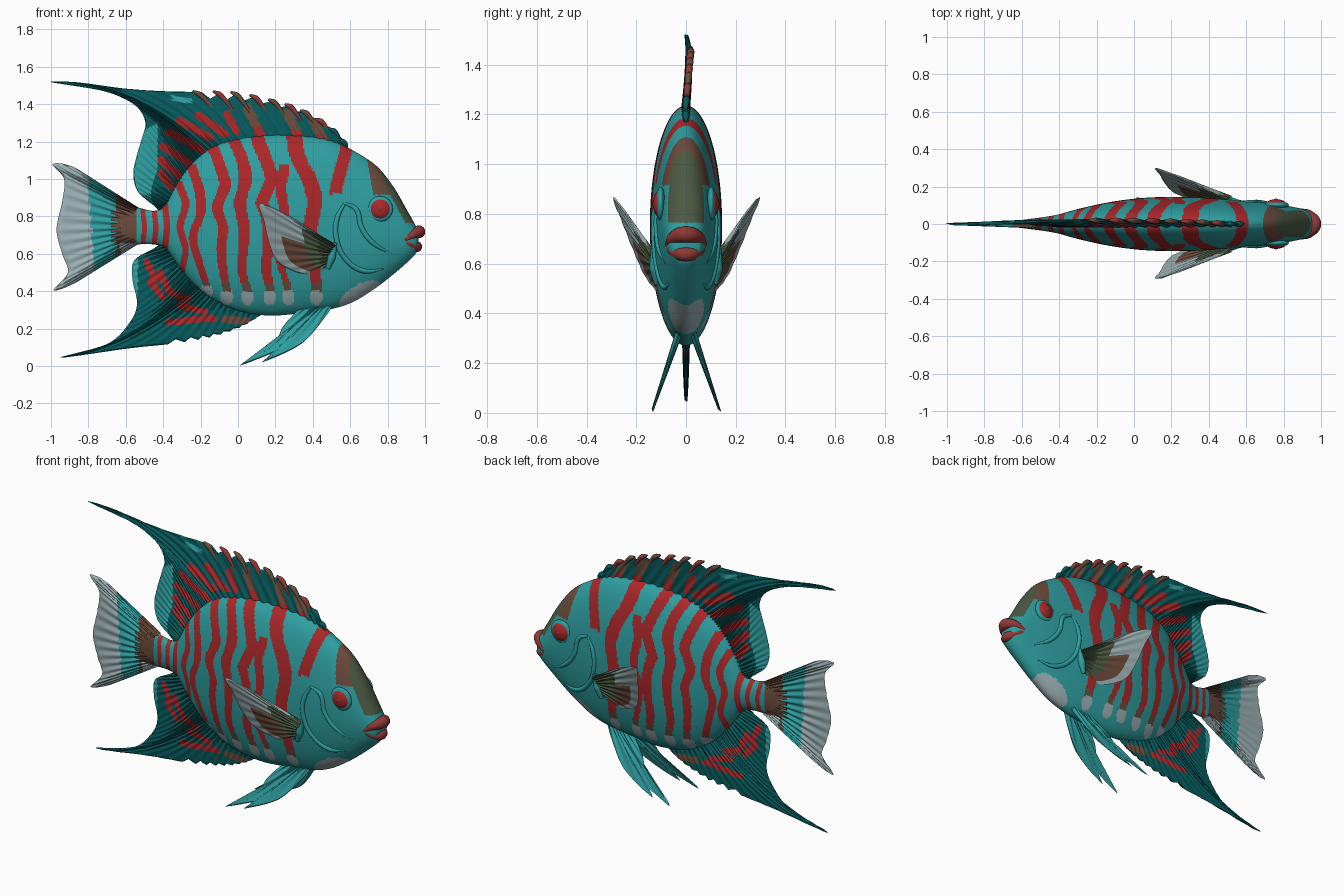
import bpy
import math
from mathutils import Vector
from mathutils.geometry import intersect_point_line

if "Cube" in bpy.data.objects:
    bpy.data.objects.remove(bpy.data.objects["Cube"])

# Palette
COLOURS = {
    "teal": (.028, .35, .36), "dark_teal": (.002, .105, .112), "red": (.41, .02, .022),
    "brown": (.15, .07, .045), "olive": (.07, .10, .055), "pale_grey": (.34, .45, .47),
    "lip_red": (.28, .04, .036)}
TEAL, DARK, RED, BROWN, OLIVE, GREY, LIP = range(7)
MATS = []
for label, rgb in COLOURS.items():
    m = bpy.data.materials.new(label)
    m.use_nodes = True
    m.diffuse_color = (*rgb, 1)
    bsdf = m.node_tree.nodes["Principled BSDF"]
    bsdf.inputs["Base Color"].default_value = (*rgb, 1)
    bsdf.inputs["Roughness"].default_value = .6
    MATS.append(m)


def spline(pts, t):
    """Smooth curve through tuples, t from 0 to 1."""
    s = min(max(t, 0), 1) * (len(pts) - 1)
    i = min(int(s), len(pts) - 2)
    f = s - i
    a, b, c, d = (pts[min(max(i + k, 0), len(pts) - 1)] for k in (-1, 0, 1, 2))
    return [q + f / 2 * (r - p + f * (2 * p - 5 * q + 4 * r - w + f * (3 * (q - r) + w - p)))
            for p, q, r, w in zip(a, b, c, d)]


def finish(obj):
    bpy.ops.object.select_all(action='DESELECT')
    obj.select_set(True)
    bpy.context.view_layer.objects.active = obj
    bpy.ops.object.shade_smooth_by_angle(angle=math.radians(50))


def loft(name, rings, paint):
    """Skin a list of equal rings, cap the ends, colour faces with paint(i, j, centre)."""
    n = len(rings[0])
    faces = [(i * n + j, i * n + (j + 1) % n, (i + 1) * n + (j + 1) % n, (i + 1) * n + j)
             for i in range(len(rings) - 1) for j in range(n)]
    cells = len(faces)
    last = (len(rings) - 1) * n
    faces += [tuple(reversed(range(n))), tuple(range(last, last + n))]
    mesh = bpy.data.meshes.new(name)
    mesh.from_pydata([p for r in rings for p in r], [], faces)
    for m in MATS:
        mesh.materials.append(m)
    for k, p in enumerate(mesh.polygons):
        p.material_index = paint(min(k, cells - 1) // n, k % n, p.center)
    obj = bpy.data.objects.new(name, mesh)
    bpy.context.collection.objects.link(obj)
    bpy.context.view_layer.objects.active = obj
    obj.select_set(True)
    bpy.ops.object.mode_set(mode='EDIT')
    bpy.ops.mesh.select_all(action='SELECT')
    bpy.ops.mesh.normals_make_consistent(inside=False)
    bpy.ops.object.mode_set(mode='OBJECT')
    finish(obj)


# Body: x, belly height, back height, half width
BODY = [(-.68, .64, .86, .012), (-.55, .65, .85, .028), (-.45, .65, .83, .042), (-.39, .63, .86, .055),
        (-.33, .55, .97, .072), (-.25, .45, 1.08, .092), (-.14, .36, 1.17, .115), (0, .295, 1.215, .135),
        (.17, .27, 1.235, .145), (.36, .285, 1.23, .142), (.5, .305, 1.205, .132), (.62, .345, 1.15, .122),
        (.74, .42, 1.07, .11), (.83, .49, .96, .095), (.9, .55, .84, .08), (.95, .6, .75, .06), (.965, .64, .71, .03)]


def skin_y(x, z):
    lo, hi = 0, 1
    for _ in range(24):
        mid = (lo + hi) / 2
        lo, hi = (mid, hi) if spline(BODY, mid)[0] < x else (lo, mid)
    _, b, t, w = spline(BODY, lo)
    r = (2 * z - b - t) / (t - b)
    return w * math.sqrt(max(0, 1 - r * r))


# Stripes: half width, top, bottom, then x at evenly spaced heights downward
STRIPES = [(.034, 1.18, .92, (.58, .55, .52)),
           (.042, 1.24, .40, (.30, .32, .38, .41, .39, .39, .41, .42)),
           (.028, 1.08, .40, (.25, .23, .25, .21, .23, .27)),
           (.036, 1.24, .40, (.10, .14, .18, .13, .16, .16, .15, .17)),
           (.034, 1.23, .40, (-.03, .02, .04, .01, .03, .03, .02, .05)),
           (.031, 1.19, .40, (-.14, -.10, -.07, -.11, -.08, -.09, -.08, -.06)),
           (.027, 1.08, .43, (-.25, -.21, -.20, -.24, -.21, -.17)),
           (.022, .99, .5, (-.32, -.28, -.31, -.28, -.30)),
           (.017, .87, .62, (-.39, -.38, -.39)), (.014, .84, .64, (-.45, -.44, -.45)),
           (.013, .84, .64, (-.51, -.50, -.51))]


def paint_body(i, j, c):
    x, z = c.x, c.z
    if x < -.54:
        return BROWN
    if x > .74 + (1.1 - z) * .35 and z > max(.92 - (x - .81) * 1.8, .765):
        return OLIVE
    if .68 + (1.16 - z) * .17 < x < .82 and z > .915:
        return BROWN
    if ((x - .65) / .11) ** 2 + ((z - .385 - (x - .65) * .45) / .055) ** 2 < 1:
        return GREY
    for half, top, low, xs in STRIPES:
        t = (top - z) / (top - low)
        taper = .68 + .34 * min(max((z - .45) / .5, 0), 1) if x > -.35 else 1
        if 0 < t < 1 and abs(x - spline([(v,) for v in xs], t)[0]) < half * taper:
            return BROWN if z < .45 and x > -.22 else RED
        if low < .44 and ((x - xs[-1]) / .034) ** 2 + ((z - low + .03) / .045) ** 2 < 1:
            return GREY
    return TEAL


rings = []
for i in range(361):
    x, b, t, w = spline(BODY, i / 360)
    rings.append([(x, w * math.sin(a), (t + b) / 2 + (t - b) / 2 * math.cos(a))
                  for a in (math.tau * k / 150 for k in range(150))])
loft("body", rings, paint_body)


def fin(name, rows, paint, thick=.018, rays=30, nu=180, nv=26, edge=lambda u: 1, place=lambda x, z: 0):
    """Pleated fin: rows hold base x, z, rim x, z and an optional bow; place gives the sideways position."""
    vs = [k / nv for k in range(nv + 1)]
    loop = [(v, 1) for v in vs] + [(v, -1) for v in reversed(vs[:-1])]
    rings = []
    for i in range(nu + 1):
        u = i / nu
        bx, bz, ex, ez, *bow = spline(rows, u)
        ring = []
        for v, s in loop:
            k = v * edge(u)
            x, z = bx + (ex - bx) * k, bz + (ez - bz) * k + sum(bow) * 4 * k * (1 - k)
            pleat = .65 + .35 * math.cos(math.tau * rays * u)
            depth = thick * (1 - .8 * v) * pleat + .002
            ring.append((x, place(x, z) + s * depth * math.sin(math.pi * min(u, 1 - u, .1) * 5), z))
        rings.append(ring)
    loft(name, rings, lambda i, j, c: paint(i / nu, min(j, 2 * nv - j) / nv, c.x, c.z))


def dashed(dashes, x, z, half):
    """True where a point lies on one of the short painted strokes."""
    p = Vector((x, z, 0))
    for x1, z1, x2, z2 in dashes:
        a, b = Vector((x1, z1, 0)), Vector((x2, z2, 0))
        f = min(max(intersect_point_line(p, a, b)[1], 0), 1)
        if (p - a.lerp(b, f)).length < half:
            return True
    return False


# Dorsal fin
DORSAL = [(.62, 1.13, .6, 1.15, 0), (.58, 1.15, .52, 1.26, 0), (.49, 1.18, .37, 1.36, 0), (.34, 1.2, .2, 1.42, 0),
          (.17, 1.21, .0, 1.46, 0), (.03, 1.19, -.2, 1.465, .01), (-.07, 1.16, -.5, 1.475, .06),
          (-.13, 1.13, -1, 1.52, .11), (-.18, 1.1, -.74, 1.475, .085), (-.21, 1.07, -.61, 1.43, .06),
          (-.24, 1.04, -.53, 1.375, .04), (-.27, 1, -.495, 1.3, .02), (-.3, .97, -.51, 1.23, 0),
          (-.33, .94, -.54, 1.13, 0), (-.36, .89, -.56, 1.03, 0), (-.39, .86, -.54, .94, 0),
          (-.41, .84, -.48, .88, 0), (-.43, .82, -.42, .84, 0)]
DORSAL_DASHES = [(-.06, 1.35, -.01, 1.26), (-.21, 1.34, -.07, 1.24), (-.31, 1.31, -.15, 1.22),
                 (-.37, 1.25, -.2, 1.16), (-.4, 1.175, -.27, 1.09), (-.41, 1.1, -.32, 1.02), (-.41, 1.03, -.36, .96)]


def lean(x, z):
    return max(0, z - 1.24) * .09 * min(max((x + .9) / .6, 0), 1)


def paint_dorsal(u, v, x, z):
    if x < -.43 and z < 1.26 + (x + .5) * .6 and v > .5:
        return TEAL
    if dashed(DORSAL_DASHES, x, z, .021):
        return RED
    if x > .03:
        near = min(abs(x + (z - 1.2) * .5 - c) for c in (.14, .34, .46))
        return DARK if near > .028 or v > .92 else RED if v < .3 else BROWN
    return TEAL if abs(x + .3) < .055 and abs(z - 1.425 - (x + .3) * -.15) < .014 else DARK


fin("dorsal_fin", DORSAL, paint_dorsal, rays=44, nu=280, nv=34,
    edge=lambda u: 1 - .17 * (u * 34 % 1) if u < .29 else 1, place=lean)


def tube(name, pts, radius, mat, taper):
    """Smooth round tube through points."""
    cu = bpy.data.curves.new(name, 'CURVE')
    cu.dimensions = '3D'
    cu.bevel_depth, cu.bevel_resolution, cu.use_fill_caps = radius, 4, True
    sp = cu.splines.new('BEZIER')
    sp.bezier_points.add(len(pts) - 1)
    for bp, p, r in zip(sp.bezier_points, pts, taper):
        bp.co, bp.radius = p, r
        bp.handle_left_type = bp.handle_right_type = 'AUTO'
    cu.materials.append(MATS[mat])
    bpy.context.collection.objects.link(bpy.data.objects.new(name, cu))


# Dorsal spines
for k in range(1, 11):
    bx, bz, ex, ez, _ = spline(DORSAL, k / 34 + .002)
    pts = []
    for f, back in ((.5, 0), (.8, 0), (.95, .008), (1.02, .03)):
        x, z = bx + (ex - bx) * f - back, bz + (ez - bz) * f
        pts.append((x, lean(x, z), z))
    tube("dorsal_spine", pts, .015, (BROWN, LIP)[k % 2] if k > 2 else DARK, (.3, .8, 1, .4))

# Anal fin
ANAL = [(.14, .3, .12, .27, 0), (.07, .31, .02, .21, 0), (-.03, .33, -.12, .16, 0), (-.1, .38, -.3, .125, 0),
        (-.15, .42, -.58, .095, -.03), (-.18, .45, -.95, .045, -.07), (-.21, .48, -.7, .118, -.06),
        (-.24, .51, -.585, .225, -.04), (-.28, .55, -.54, .33, -.01), (-.32, .59, -.565, .47, 0),
        (-.36, .63, -.55, .57, 0), (-.42, .67, -.42, .64, 0)]
ANAL_DASHES = [(-.49, .56, -.44, .46), (-.42, .5, -.37, .41), (-.47, .45, -.4, .37), (-.36, .39, -.27, .355),
               (-.31, .325, -.18, .29), (-.37, .235, -.13, .255)]


def paint_anal(u, v, x, z):
    if x < -.535 and z > .38:
        return TEAL
    if dashed(ANAL_DASHES, x, z, .018):
        return RED
    return BROWN if dashed([(-.07, .25, .05, .24)], x, z, .02) else DARK


fin("anal_fin", ANAL, paint_anal, rays=34, edge=lambda u: 1 - .12 * (u * 30 % 1) if u < .3 else 1)


# Tail fin
def paint_tail(u, v, x, z):
    if x < -.785 - .07 * (z - .75) or (x > -.63 and z < .66):
        return GREY
    return TEAL if x < -.65 else BROWN


TAIL = [(-.52, .84, -.7, .935), (-.53, .845, -.87, 1.06), (-.54, .84, -.99, 1.08), (-.55, .82, -.93, 1),
        (-.55, .78, -.94, .88), (-.55, .74, -.97, .73), (-.55, .71, -.94, .6), (-.55, .68, -.91, .5),
        (-.54, .66, -.985, .405), (-.53, .655, -.86, .45), (-.52, .66, -.7, .56)]
fin("tail_fin", TAIL, paint_tail, thick=.02, rays=22, nu=200)


def paint_pectoral(u, v, x, z):
    if v < .45:
        return OLIVE
    return BROWN if v < .78 and u > .42 else GREY


# Paired fins
PECTORAL = [(.52, .65, .44, .70), (.52, .64, .28, .8), (.51, .63, .12, .868), (.51, .61, .14, .77),
            (.5, .6, .165, .66), (.5, .58, .21, .56), (.49, .56, .32, .5), (.49, .54, .42, .49), (.5, .53, .48, .51)]
PELVIC = [(.51, .33, .48, .28), (.48, .33, .34, .12), (.46, .33, .13, .02), (.45, .33, .22, .08),
          (.44, .33, .01, .003), (.42, .33, .18, .1), (.39, .33, .24, .21), (.36, .33, .31, .29)]
for side, s in (("left", 1), ("right", -1)):
    fin(side + "_pectoral_fin", PECTORAL, paint_pectoral, thick=.014, rays=13, nu=100,
        place=lambda x, z: s * (.125 + .2 * (.5 - x) + .35 * (z - .6)))
    fin(side + "_pelvic_fin", PELVIC, lambda u, v, x, z: TEAL, thick=.014, rays=9, nu=100,
        place=lambda x, z: s * (.025 + .11 * (.33 - z) / .32))

    # Gill ridges, fin root
    for name, path in (("gill_edge", ((.57, .87), (.53, .79), (.525, .69), (.57, .58), (.67, .51), (.78, .52))),
                       ("cheek_ridge", ((.57, .87), (.63, .84), (.66, .74), (.72, .66), (.82, .6)))):
        tube(side + "_" + name, [(x, s * (skin_y(x, z) - .003), z) for x, z in path], .014, TEAL,
             [.5] + [1] * (len(path) - 2) + [.3])
    tube(side + "_fin_root", [(x, s * (skin_y(x, z) + .004), z) for x, z in ((.52, .66), (.5, .58), (.48, .52))],
         .022, TEAL, (.5, 1, .5))

    # Eyes
    ey = skin_y(.76, .84)
    for name, r, d, mat in (("eye_socket", .068, .02, TEAL), ("eye", .056, .031, RED), ("pupil", .024, .034, LIP)):
        bpy.ops.mesh.primitive_uv_sphere_add(segments=32, ring_count=16, location=(.76, s * ey, .84))
        ob = bpy.context.object
        ob.name = side + "_" + name
        ob.scale = (r, d, r)
        ob.data.materials.append(MATS[mat])
        finish(ob)

# Lips
for name, z, reach, r in (("upper_lip", .718, .968, .031), ("lower_lip", .638, .955, .027)):
    tube(name, [(reach - .08, -.07, .675), (reach - .03, -.045, .3 * .675 + .7 * z), (reach, 0, z),
                (reach - .03, .045, .3 * .675 + .7 * z), (reach - .08, .07, .675)], r, LIP, (.5, .9, 1.1, .9, .5))
